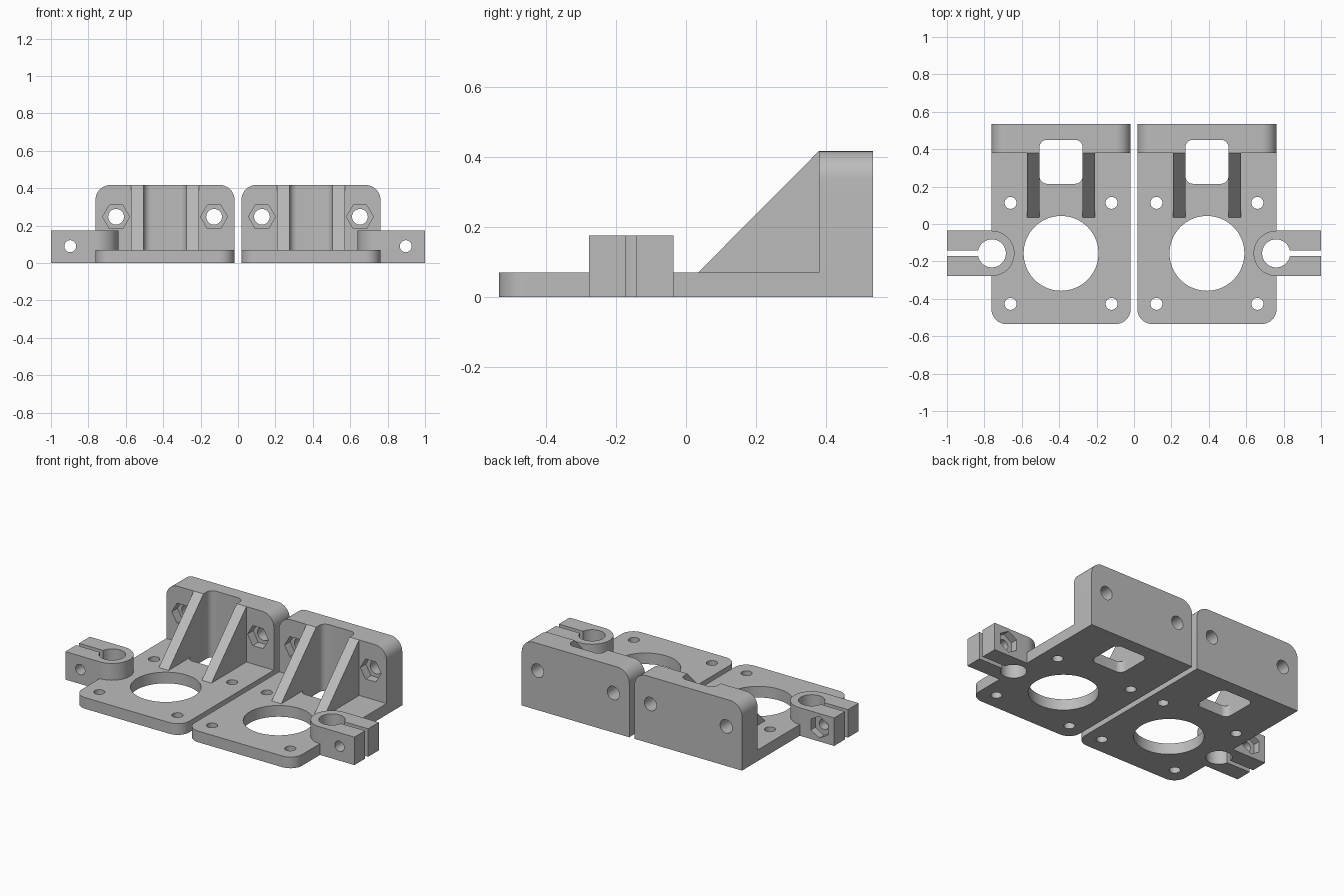
import bpy, bmesh
from math import cos, sin, radians
from mathutils import Matrix

if "Cube" in bpy.data.objects:
    bpy.data.objects.remove(bpy.data.objects["Cube"], do_unlink=True)

grey = bpy.data.materials.new("plain_grey")
grey.use_nodes = True
COLOUR = (0.5, 0.5, 0.5, 1)
grey.diffuse_color = COLOUR
grey.node_tree.nodes["Principled BSDF"].inputs["Base Color"].default_value = COLOUR


def arc(cx, cy, r, start, end, steps):
    angles = [radians(start + (end - start) * i / steps) for i in range(steps + 1)]
    return [(cx + r * cos(a), cy + r * sin(a)) for a in angles]


def circle(cx, cy, r, sides=48, turn=0):
    return arc(cx, cy, r, turn, turn + 360, sides)[:-1]


def rounded(x0, x1, y0, y1, low_r, high_r):
    """Rectangle with one radius for the low corners and one for the high ones."""
    pts = []
    corners = [(x1, y1, -1, -1, high_r), (x0, y1, 1, -1, high_r),
               (x0, y0, 1, 1, low_r), (x1, y0, -1, 1, low_r)]
    for i, (x, y, sx, sy, r) in enumerate(corners):
        if r:
            pts += arc(x + sx * r, y + sy * r, r, i * 90, i * 90 + 90, 10)
        else:
            pts.append((x, y))
    return pts


def prism(name, pts, axis, lo, hi):
    """Extrude a 2D outline along an axis."""
    place = {"x": lambda a, b, t: (t, a, b),
             "y": lambda a, b, t: (a, t, b),
             "z": lambda a, b, t: (a, b, t)}[axis]
    bm = bmesh.new()
    ends = [[bm.verts.new(place(a, b, t)) for a, b in pts] for t in (lo, hi)]
    for ring in ends:
        bm.faces.new(ring)
    n = len(pts)
    for i in range(n):
        j = (i + 1) % n
        bm.faces.new((ends[0][i], ends[0][j], ends[1][j], ends[1][i]))
    bmesh.ops.recalc_face_normals(bm, faces=bm.faces)
    mesh = bpy.data.meshes.new(name)
    bm.to_mesh(mesh)
    bm.free()
    mesh.materials.append(grey)
    ob = bpy.data.objects.new(name, mesh)
    bpy.context.collection.objects.link(ob)
    return ob


CX, CY = 0.39, -0.157           # motor bore centre
X0, X1 = 0.018, 0.762           # plate sides
BACK, WALL, TOP, THICK = 0.535, 0.38, 0.417, 0.07
CLAMP_X, CLAMP_R, CLAMP_H = 0.76, 0.121, 0.175
BOLT_X, BOLT_Z = 0.897, 0.09

# Base plate
mount = prism("left_mount", rounded(X0, X1, -0.535, BACK, 0.08, 0), "z", 0, THICK)
solids, cutters = [], []

# Back wall with rounded top corners
solids.append(prism("back_wall", rounded(X0, X1, 0, TOP, 0, 0.08), "y", WALL, BACK))

# Rod clamp: round boss running out into two jaws
outline = arc(CLAMP_X, CY, CLAMP_R, 90, 270, 32) + [(1, CY - CLAMP_R), (1, CY + CLAMP_R)]
solids.append(prism("rod_clamp", outline, "z", 0, CLAMP_H))

# Sloping ribs
slope = [(0.035, THICK), (WALL, TOP), (WALL + 0.02, TOP), (WALL + 0.02, 0.03), (0.035, 0.03)]
for lo in (CX - 0.182, CX + 0.115):
    solids.append(prism("rib", slope, "x", lo, lo + 0.067))

# Motor bore, belt window and plate screw holes
cutters.append(prism("bore", circle(CX, CY, 0.2, 72), "z", -1, 1))
window = rounded(CX - 0.115, CX + 0.115, 0.215, 0.45, 0.04, 0.04)
cutters.append(prism("window", window, "z", -1, 1))
for sx in (-1, 1):
    for sy in (-1, 1):
        hole = circle(CX + sx * 0.27, CY + sy * 0.27, 0.032, 32)
        cutters.append(prism("screw_hole", hole, "z", -1, 1))
    # Wall bolt holes with hexagonal nut pockets
    wx, wz = CX + sx * 0.262, 0.247
    cutters.append(prism("wall_hole", circle(wx, wz, 0.042, 32), "y", 0.3, 1))
    cutters.append(prism("wall_nut", circle(wx, wz, 0.072, 6), "y", 0.3, WALL + 0.055))

# Clamp rod hole, slit, bolt hole and nut pocket at the back
cutters.append(prism("rod_hole", circle(CLAMP_X, CY, 0.075), "z", -1, 1))
cutters.append(prism("slit", rounded(CLAMP_X, 1.2, CY - 0.015, CY + 0.015, 0, 0), "z", -1, 1))
cutters.append(prism("clamp_hole", circle(BOLT_X, BOLT_Z, 0.032, 32), "y", -1, 0.2))
cutters.append(prism("clamp_nut", circle(BOLT_X, BOLT_Z, 0.068, 6, 30), "y",
                     CY + CLAMP_R - 0.045, 0.2))

# Combine into one body
for parts, operation in ((solids, "UNION"), (cutters, "DIFFERENCE")):
    for part in parts:
        mod = mount.modifiers.new(part.name, "BOOLEAN")
        mod.operation, mod.solver, mod.object = operation, "EXACT", part
deps = bpy.context.evaluated_depsgraph_get()
body = bpy.data.meshes.new_from_object(mount.evaluated_get(deps))
mount.modifiers.clear()
mount.data = body
body.materials.clear()
body.materials.append(grey)
for part in solids + cutters:
    bpy.data.objects.remove(part, do_unlink=True)

# Mirrored mount on the other side
other = body.copy()
other.transform(Matrix.Scale(-1, 4, (1, 0, 0)))
other.flip_normals()
right_mount = bpy.data.objects.new("right_mount", other)
bpy.context.collection.objects.link(right_mount)

for ob in (mount, right_mount):
    ob.data.shade_smooth()
    ob.data.set_sharp_from_angle(angle=radians(30))
